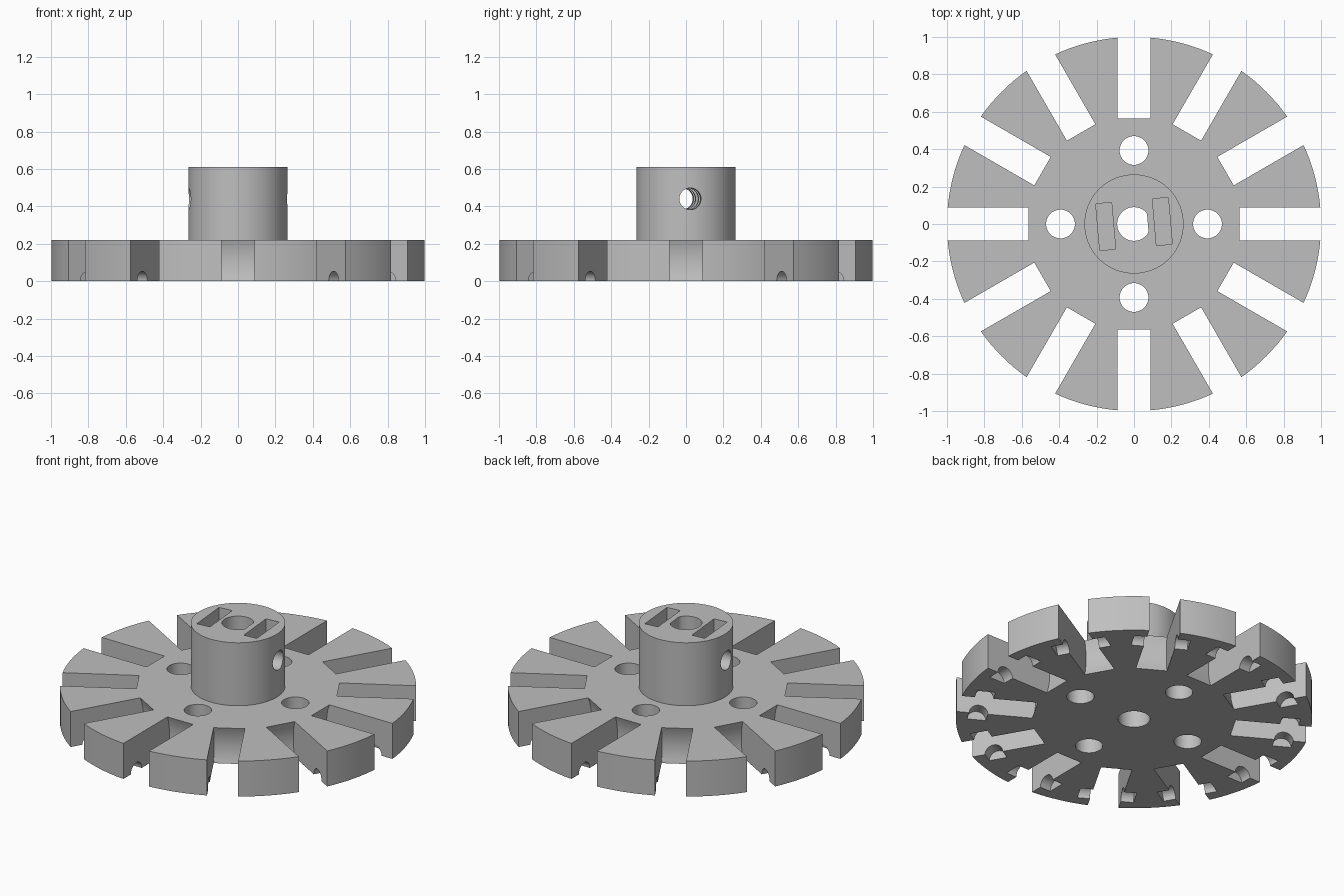
import bpy, bmesh
from math import cos, sin, pi, radians, sqrt
from mathutils import Matrix, Vector

cube = bpy.data.objects.get("Cube")
if cube:
    bpy.data.objects.remove(cube, do_unlink=True)

grey = bpy.data.materials.new("plain_grey")
grey.use_nodes = True
grey.diffuse_color = (0.52, 0.52, 0.52, 1)
grey.node_tree.nodes["Principled BSDF"].inputs["Base Color"].default_value = (0.52, 0.52, 0.52, 1)

DISC_H, HUB_TOP, HUB_R = 0.22, 0.61, 0.265
SLOT_HALF, SLOT_IN, AXLE_R = 0.088, 0.565, 0.87
TILT = Matrix.Rotation(radians(5), 4, 'Z')


def circle(r, n=48):
    return [(r * cos(2 * pi * i / n), r * sin(2 * pi * i / n)) for i in range(n)]


def box(w, d):
    return [(-w / 2, -d / 2), (w / 2, -d / 2), (w / 2, d / 2), (-w / 2, d / 2)]


def prism(bm, profile, low, high, matrix=Matrix()):
    """Extrude a flat profile along local z, then place it."""
    face = bm.faces.new([bm.verts.new(matrix @ Vector((x, y, low))) for x, y in profile])
    out = bmesh.ops.extrude_face_region(bm, geom=[face], use_keep_orig=True)
    shift = matrix.to_3x3() @ Vector((0, 0, high - low))
    bmesh.ops.translate(bm, vec=shift, verts=[g for g in out["geom"] if isinstance(g, bmesh.types.BMVert)])


def solid(name, parts):
    bm = bmesh.new()
    for part in parts:
        prism(bm, *part)
    bmesh.ops.recalc_face_normals(bm, faces=bm.faces)
    mesh = bpy.data.meshes.new(name)
    bm.to_mesh(mesh)
    bm.free()
    mesh.materials.append(grey)
    obj = bpy.data.objects.new(name, mesh)
    bpy.context.collection.objects.link(obj)
    return obj


def activate(obj):
    bpy.ops.object.select_all(action='DESELECT')
    obj.select_set(True)
    bpy.context.view_layer.objects.active = obj


def cut(obj, parts):
    cutter = solid("cutter", parts)
    cutter.hide_render = True
    mod = obj.modifiers.new("cut", 'BOOLEAN')
    mod.operation, mod.solver, mod.object = 'DIFFERENCE', 'EXACT', cutter
    activate(obj)
    bpy.ops.object.modifier_apply(modifier=mod.name)
    bpy.data.objects.remove(cutter, do_unlink=True)


def smooth(obj):
    activate(obj)
    bpy.ops.object.shade_smooth_by_angle(angle=radians(30))


spokes = [Matrix.Rotation(i * pi / 6, 4, 'Z') for i in range(12)]
# local x = outward, local y = up, local z = across the slot
sideways = Matrix.Rotation(pi / 2, 4, 'X')

# Slot side profile: hollow inner end, open at the rim
half = DISC_H / 2
centre = SLOT_IN + 0.30
hollow = sqrt(0.30 ** 2 + half ** 2)
slot = [(1.1, -0.05), (1.1, DISC_H + 0.05), (SLOT_IN, DISC_H + 0.05)]
for i in range(13):
    y = half - DISC_H * i / 12
    slot.append((centre - sqrt(hollow ** 2 - y ** 2), y + half))
slot.append((SLOT_IN, -0.05))

# Slotted disc
disc = solid("slotted_disc", [(circle(1, 144), 0, DISC_H)])
cut(disc, [(slot, -SLOT_HALF, SLOT_HALF, s @ sideways) for s in spokes])

# Axle notches under the teeth
axle = [(x + AXLE_R, y) for x, y in circle(0.053, 32)]
cut(disc, [(axle, -0.16, 0.16, s @ sideways) for s in spokes])

# Four mounting holes and the centre bore
holes = [(circle(0.09), -0.1, 0.4)]
for s in spokes[::3]:
    holes.append((circle(0.077), -0.1, 0.4, s @ Matrix.Translation((0.393, 0, 0))))
cut(disc, holes)
smooth(disc)

# Hub with a flat-sided shaft bore
hub = solid("hub", [(circle(HUB_R, 96), DISC_H, HUB_TOP)])
shaft = [(min(x, 0.074), y) for x, y in circle(0.09)]
cut(hub, [(shaft, 0.1, 0.8, TILT)])

# Nut pockets, open at the top
cut(hub, [(box(0.085, 0.25), 0.32, 0.8, TILT @ Matrix.Translation((side * 0.152, 0, 0)))
          for side in (-1, 1)])

# Cross hole for the set screws
along_x = Matrix.Translation((0, 0, 0.44)) @ TILT @ Matrix.Rotation(pi / 2, 4, 'Y')
cut(hub, [(circle(0.058), -0.4, 0.4, along_x)])
smooth(hub)
